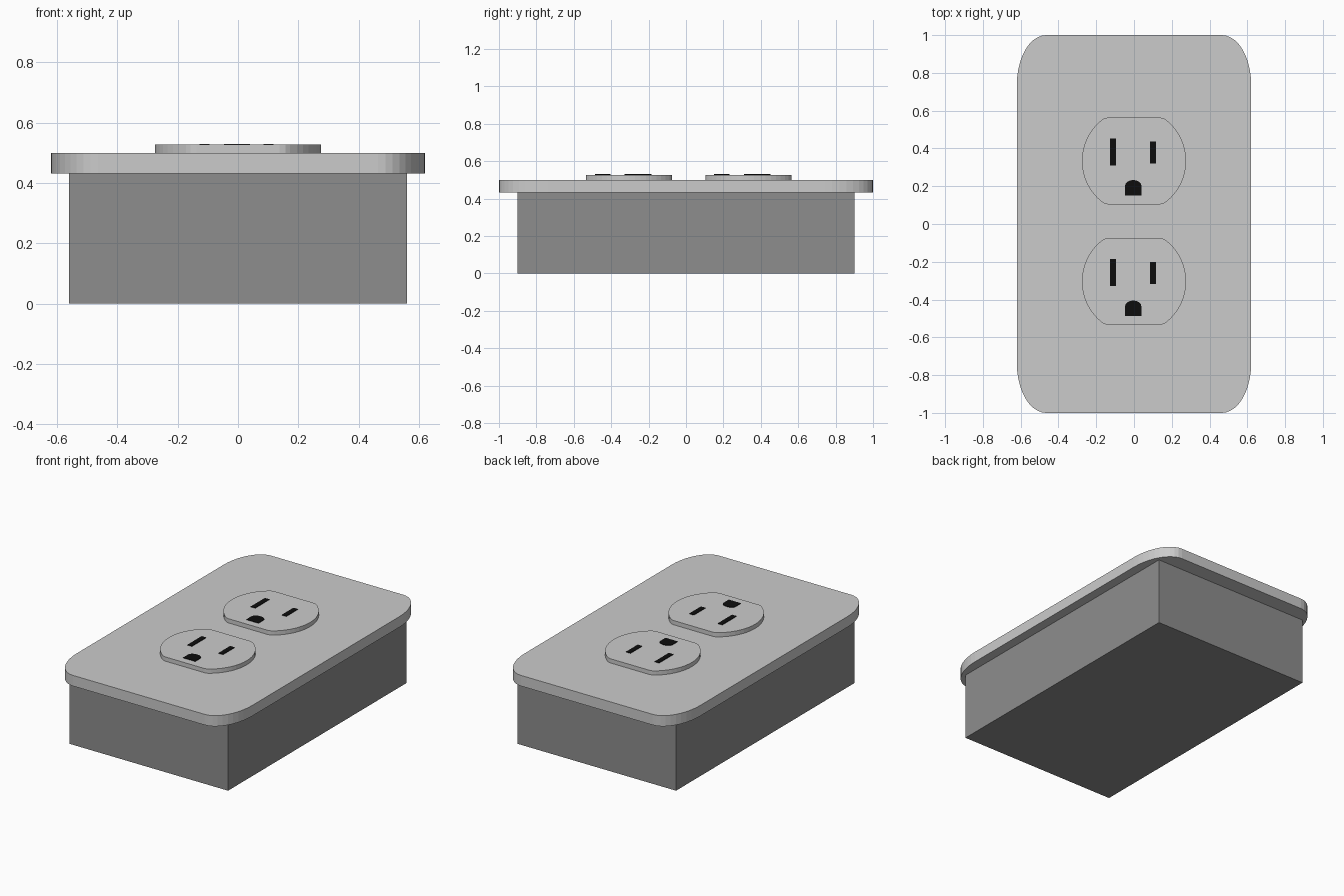
import bpy, bmesh
from math import pi, sin, cos, asin

if "Cube" in bpy.data.objects:
    bpy.data.objects.remove(bpy.data.objects["Cube"])


def material(name, v):
    m = bpy.data.materials.new(name)
    m.diffuse_color = (v, v, v, 1)
    m.use_nodes = True
    m.node_tree.nodes["Principled BSDF"].inputs["Base Color"].default_value = m.diffuse_color
    return m


def prism(name, pts, z0, z1, mat=None, smooth=False):
    """Extrude a counter-clockwise outline from z0 to z1."""
    bm = bmesh.new()
    low = [bm.verts.new((x, y, z0)) for x, y in pts]
    top = [bm.verts.new((x, y, z1)) for x, y in pts]
    bm.faces.new(low[::-1])
    bm.faces.new(top)
    n = len(pts)
    for i in range(n):
        j = (i + 1) % n
        f = bm.faces.new((low[i], low[j], top[j], top[i]))
        f.smooth = smooth
    me = bpy.data.meshes.new(name)
    bm.to_mesh(me)
    bm.free()
    ob = bpy.data.objects.new(name, me)
    bpy.context.collection.objects.link(ob)
    if mat:
        me.materials.append(mat)
    return ob


def rect(x0, x1, y0, y1):
    return [(x0, y0), (x1, y0), (x1, y1), (x0, y1)]


def rounded_rect(hx, hy, rx, ry, seg):
    pts = []
    for k, (sx, sy) in enumerate([(1, 1), (-1, 1), (-1, -1), (1, -1)]):
        for i in range(seg + 1):
            a = (k + i / seg) * pi / 2
            pts.append((sx * (hx - rx) + rx * cos(a), sy * (hy - ry) + ry * sin(a)))
    return pts


def socket_outline(cx, cy, r, half_h, seg):
    """Circle cut flat at top and bottom, with softened corners."""
    lim = asin((half_h - 0.015) / r)
    side = [(r * cos(a), r * sin(a)) for a in
            (lim * (2 * i / seg - 1) for i in range(seg + 1))]
    corner = [(0.158, half_h - 0.005), (0.138, half_h)]
    right = [(x, -y) for x, y in corner[::-1]] + side + corner
    return [(cx + x, cy + y) for x, y in right + [(-x, -y) for x, y in right]]


dark = material("dark_grey", 0.27)
black = material("black", 0.004)

# Wall box and cover plate
prism("wall_box", rect(-0.56, 0.56, -0.9, 0.9), 0, 0.432, dark)
prism("cover_plate", rounded_rect(0.62, 1.0, 0.155, 0.26, 10), 0.432, 0.5)

# Two sockets, each with two blade slots and a ground hole
for label, cy in (("upper", 0.334), ("lower", -0.304)):
    prism(label + "_socket", socket_outline(0, cy, 0.276, 0.23, 16), 0.49, 0.527)
    prism(label + "_long_slot", rect(-0.127, -0.095, cy - 0.025, cy + 0.119),
          0.5, 0.53, black)
    prism(label + "_short_slot", rect(0.085, 0.117, cy - 0.014, cy + 0.104),
          0.5, 0.53, black)
    base, shoulder = cy - 0.183, cy - 0.131
    arch = [(-0.004 + 0.043 * cos(a), shoulder + 0.03 * sin(a))
            for a in (pi * i / 8 for i in range(9))]
    prism(label + "_ground_hole", [(-0.047, base), (0.039, base)] + arch,
          0.5, 0.53, black)
